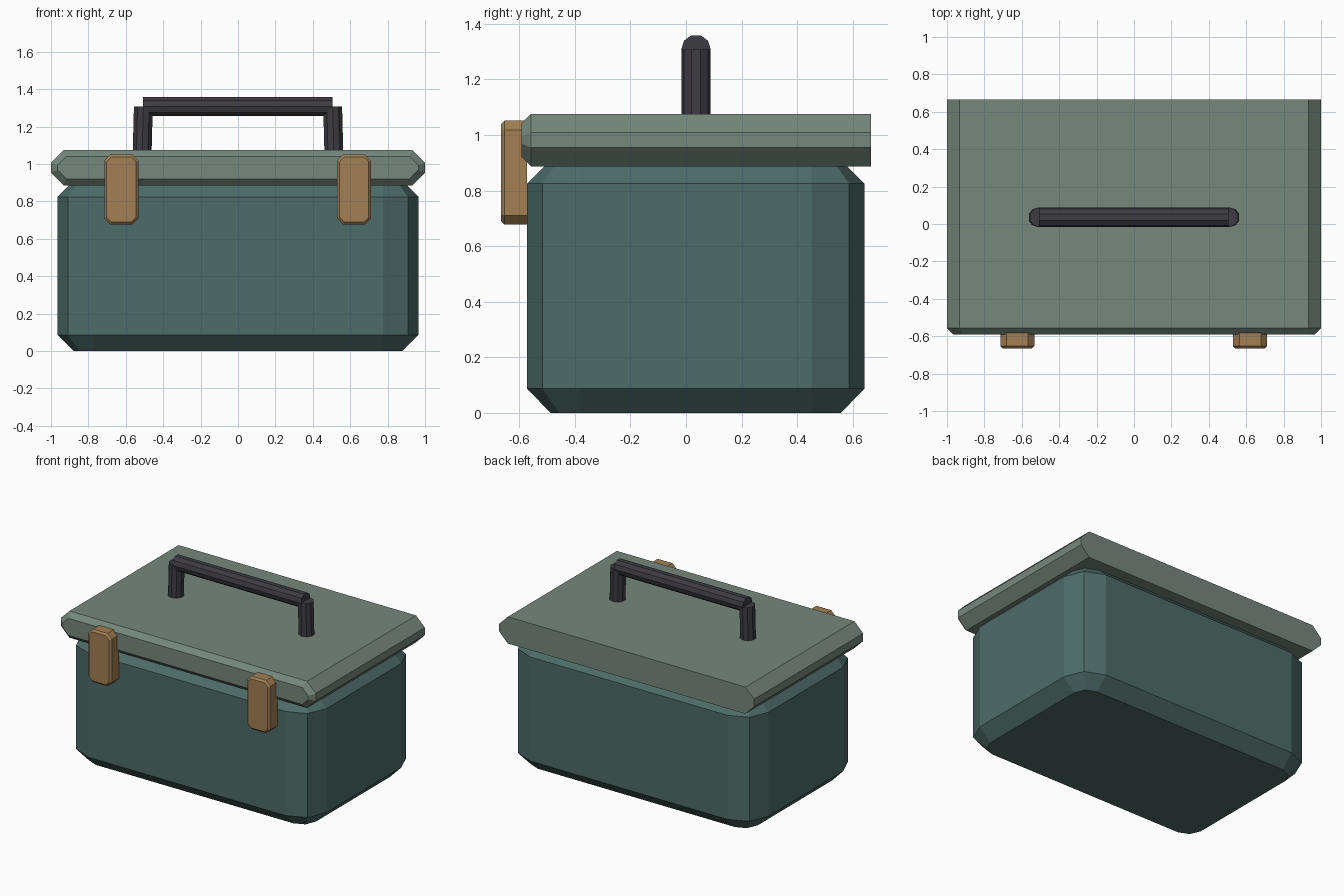
import bpy
import bmesh
from math import cos, sin, pi

cube = bpy.data.objects.get("Cube")
if cube:
    bpy.data.objects.remove(cube, do_unlink=True)


def make_material(name, rgb):
    mat = bpy.data.materials.new(name)
    mat.use_nodes = True
    mat.diffuse_color = (*rgb, 1)
    mat.node_tree.nodes["Principled BSDF"].inputs["Base Color"].default_value = (*rgb, 1)
    return mat


teal = make_material("dark teal", (0.075, 0.148, 0.14))
sage = make_material("sage green", (0.18, 0.245, 0.203))
brass = make_material("dull brass", (0.36, 0.215, 0.09))
charcoal = make_material("charcoal", (0.048, 0.045, 0.055))


def rounded_rect(half_w, half_h, radius, segments):
    """Outline of a rectangle with cut or rounded corners."""
    points = []
    for corner, (sx, sy) in enumerate([(1, 1), (-1, 1), (-1, -1), (1, -1)]):
        for i in range(segments + 1):
            a = (corner + i / segments) * pi / 2
            points.append((sx * (half_w - radius) + radius * cos(a),
                           sy * (half_h - radius) + radius * sin(a)))
    return points


def decagon(radius):
    return [(radius * cos(i * pi / 5), radius * sin(i * pi / 5)) for i in range(10)]


def loft(name, rings, mat):
    """Closed solid skinned through a series of matching rings."""
    bm = bmesh.new()
    loops = [[bm.verts.new(p) for p in ring] for ring in rings]
    for low, high in zip(loops, loops[1:]):
        for i in range(len(low)):
            j = (i + 1) % len(low)
            bm.faces.new((low[i], low[j], high[j], high[i]))
    bm.faces.new(loops[0])
    bm.faces.new(loops[-1])
    bmesh.ops.recalc_face_normals(bm, faces=bm.faces)
    mesh = bpy.data.meshes.new(name)
    bm.to_mesh(mesh)
    bm.free()
    mesh.materials.append(mat)
    obj = bpy.data.objects.new(name, mesh)
    bpy.context.collection.objects.link(obj)
    return obj


# Box body: rounded corners, chamfered at bottom and top
body_y = 0.035
body_rings = []
for z, inset in [(0, 0.085), (0.087, 0), (0.825, 0), (0.91, 0.085)]:
    outline = rounded_rect(0.964 - inset, 0.607 - inset, 0.19 - inset, 2)
    body_rings.append([(x, y + body_y, z) for x, y in outline])
loft("box_body", body_rings, teal)

# Lid: eight-sided section, bevelled front, flat back
lid_rings = []
for y, inset in [(0.665, 0), (-0.557, 0), (-0.592, 0.035)]:
    outline = rounded_rect(1 - inset, 0.095 - inset, 0.068 - inset * 0.586, 1)
    lid_rings.append([(x, y, z + 0.981) for x, z in outline])
loft("lid", lid_rings, sage)

# Front latches
for side, cx in [("right", -0.624), ("left", 0.621)]:
    latch_rings = []
    for y, inset in [(-0.572, 0), (-0.653, 0), (-0.666, 0.013)]:
        outline = rounded_rect(0.091 - inset, 0.187 - inset, 0.033 - inset * 0.586, 1)
        latch_rings.append([(cx + x, y, z + 0.864) for x, z in outline])
    loft(side + "_latch", latch_rings, brass)

# Handle: two slightly leaning posts and a grip bar
handle_y, handle_top, radius = 0.036, 1.308, 0.053
for side, s in [("right", -1), ("left", 1)]:
    posts = [[(s * cx + x, handle_y + y, z) for y, x in decagon(radius)]
             for cx, z in [(0.513, 1.04), (0.506, handle_top)]]
    loft(side + "_handle_post", posts, charcoal)
loft("handle_grip",
     [[(x, handle_y + y, handle_top + z) for y, z in decagon(radius)]
      for x in (-0.508, 0.505)], charcoal)
